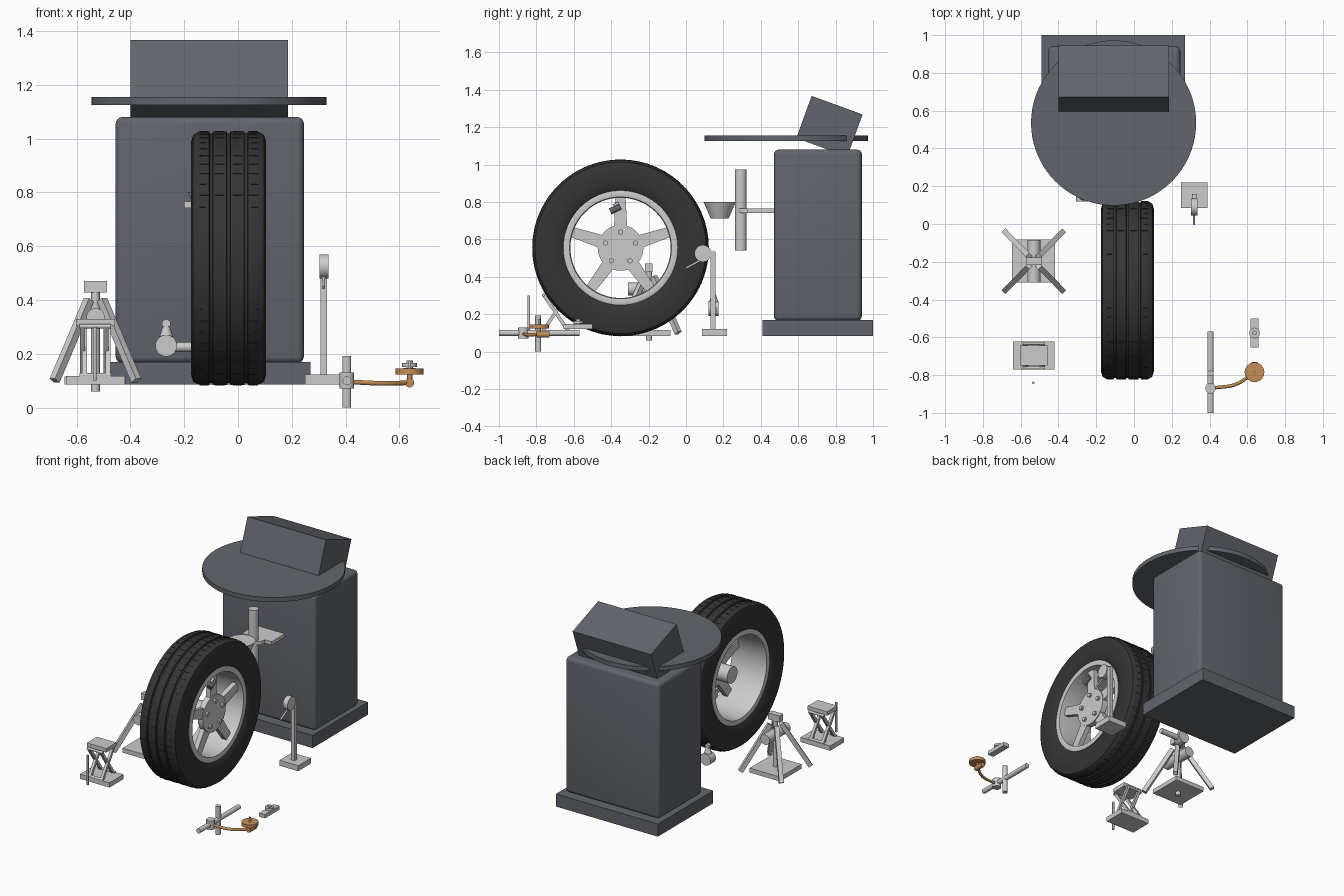
import bpy, bmesh, math
from mathutils import Vector, Matrix

if "Cube" in bpy.data.objects:
    bpy.data.objects.remove(bpy.data.objects["Cube"])

orange = bpy.data.materials.new("copper_orange")
orange.diffuse_color = (0.55, 0.27, 0.09, 1)
orange.use_nodes = True
orange.node_tree.nodes["Principled BSDF"].inputs["Base Color"].default_value = orange.diffuse_color
rubber = bpy.data.materials.new("rubber")
rubber.diffuse_color = (0.035, 0.035, 0.035, 1)
rubber.use_nodes = True
rubber.node_tree.nodes["Principled BSDF"].inputs["Base Color"].default_value = rubber.diffuse_color
slate = bpy.data.materials.new("slate")
slate.diffuse_color = (0.12, 0.13, 0.15, 1)
slate.use_nodes = True
slate.node_tree.nodes["Principled BSDF"].inputs["Base Color"].default_value = slate.diffuse_color


def finish(name, bm, mat=None, smooth=True):
    bmesh.ops.recalc_face_normals(bm, faces=bm.faces)
    me = bpy.data.meshes.new(name)
    bm.to_mesh(me)
    bm.free()
    ob = bpy.data.objects.new(name, me)
    bpy.context.collection.objects.link(ob)
    if mat:
        me.materials.append(mat)
    if smooth:
        bpy.ops.object.select_all(action='DESELECT')
        bpy.context.view_layer.objects.active = ob
        ob.select_set(True)
        bpy.ops.object.shade_smooth_by_angle(angle=math.radians(35))
    return ob


def box(name, lo, hi, mat=None, bevel=0.0, tilt=0.0):
    """Box between two corners, tilted about its own x axis."""
    lo, hi = Vector(lo), Vector(hi)
    bm = bmesh.new()
    m = Matrix.Translation((lo + hi) / 2) @ Matrix.Rotation(tilt, 4, 'X') @ Matrix.Diagonal((*(hi - lo), 1))
    bmesh.ops.create_cube(bm, size=1, matrix=m)
    if bevel:
        bmesh.ops.bevel(bm, geom=bm.edges[:], offset=bevel, segments=4, affect='EDGES', profile=0.5)
    return finish(name, bm, mat, smooth=bevel > 0)


def rod(name, a, b, r, r2=None, mat=None, seg=32):
    """Cylinder or cone frustum from a to b; seg=4 gives a square bar."""
    a, b = Vector(a), Vector(b)
    d = b - a
    m = Matrix.Translation((a + b) / 2) @ d.to_track_quat('Z', 'Y').to_matrix().to_4x4()
    if seg == 4:
        m = m @ Matrix.Rotation(math.pi / 4, 4, 'Z')
    bm = bmesh.new()
    bmesh.ops.create_cone(bm, cap_ends=True, segments=seg, radius1=r,
                          radius2=r if r2 is None else r2, depth=d.length, matrix=m)
    return finish(name, bm, mat)


def lathe(name, profile, centre, seg=96, mat=None):
    """Closed (x, radius) profile turned about the x axis."""
    bm = bmesh.new()
    c = Vector(centre)
    rings = []
    for i in range(seg):
        a = 2 * math.pi * i / seg
        rings.append([bm.verts.new(c + Vector((x, r * math.cos(a), r * math.sin(a)))) for x, r in profile])
    n = len(profile)
    for i in range(seg):
        p, q = rings[i], rings[(i + 1) % seg]
        for j in range(n):
            k = (j + 1) % n
            bm.faces.new((p[j], p[k], q[k], q[j]))
    return finish(name, bm, mat)


# Balancing machine: plinth, cabinet, round tray, tilted console
box("machine_plinth", (-0.49, 0.41, 0.085), (0.27, 1.0, 0.17), slate)
box("machine_cabinet", (-0.455, 0.47, 0.165), (0.245, 0.94, 1.08), slate, 0.025)
rod("tool_tray", (-0.108, 0.535, 1.125), (-0.108, 0.535, 1.155), 0.437, mat=slate, seg=72)
box("console", (-0.4, 0.622, 1.085), (0.185, 0.912, 1.325), slate, tilt=math.radians(-20))

# Machine bracket: plate, upright, cone
box("bracket_plate", (-0.2, 0.33, 0.742), (0.02, 0.475, 0.766))
rod("bracket_plate_end", (-0.09, 0.33, 0.742), (-0.09, 0.33, 0.766), 0.06)
rod("bracket_upright", (-0.09, 0.293, 0.54), (-0.09, 0.293, 0.975), 0.031)
rod("centring_cone", (-0.1, 0.18, 0.712), (-0.1, 0.18, 0.8), 0.048, 0.086)

# Tyre with tread grooves
C = (-0.035, -0.35, 0.555)
half = [(0.118, 0.297), (0.132, 0.315), (0.14, 0.36), (0.14, 0.43), (0.132, 0.458), (0.112, 0.470)]
tread = [(0.072, 0.472), (0.070, 0.464), (0.060, 0.464), (0.058, 0.472),
         (0.007, 0.472), (0.005, 0.464)]
right = half + tread
profile = right + [(-x, r) for x, r in reversed(right)]
lathe("tyre", profile, C, mat=rubber)

# Short cross sipes in the tread
bm = bmesh.new()
for i in range(60):
    for x in (-0.092, -0.033, 0.033, 0.092):
        m = (Matrix.Translation(Vector(C)) @ Matrix.Rotation(2 * math.pi * i / 60, 4, 'X')
             @ Matrix.Translation((x, 0, 0.4705)) @ Matrix.Diagonal((0.034, 0.004, 0.005, 1)))
        bmesh.ops.create_cube(bm, size=1, matrix=m)
finish("tread_sipes", bm, rubber, False)

# Rim barrel, hub, spokes and lug bolts
lathe("rim_barrel", [(0.13, 0.306), (0.134, 0.296), (0.130, 0.272), (0.09, 0.268), (-0.09, 0.268),
                     (-0.130, 0.274), (-0.134, 0.296), (-0.13, 0.306)], C)
rod("hub_disc", (0.03, C[1], C[2]), (0.068, C[1], C[2]), 0.122, seg=64)
rod("hub_barrel", (-0.1, C[1], C[2]), (0.04, C[1], C[2]), 0.055)
for i in range(5):
    a = math.pi / 2 + 2 * math.pi * i / 5
    rot = Matrix.Translation((0, C[1], C[2])) @ Matrix.Rotation(a, 4, 'X')
    bm = bmesh.new()
    outline = [(0.09, 0.036), (0.275, 0.027), (0.275, -0.027), (0.09, -0.036)]
    f = bm.faces.new([bm.verts.new(rot @ Vector((0.03, y, z))) for y, z in outline])
    ext = bmesh.ops.extrude_face_region(bm, geom=[f])
    bmesh.ops.translate(bm, vec=(0.033, 0, 0), verts=[v for v in ext["geom"] if isinstance(v, bmesh.types.BMVert)])
    finish("wheel_spoke", bm, None, False)
    p = rot @ Vector((0.06, 0.085, 0))
    rod("lug_bolt", p, p + Vector((0.022, 0, 0)), 0.015, seg=6)

# Small clamp on the wheel
rod("clip_body", (0.07, -0.405, 0.75), (0.07, -0.35, 0.775), 0.018, 0.014, slate)
rod("clip_handle", (0.07, -0.39, 0.78), (0.07, -0.36, 0.795), 0.007)

# Dial gauge on a stand
box("gauge_base", (0.25, 0.085, 0.085), (0.39, 0.22, 0.122))
box("gauge_post", (0.306, 0.13, 0.12), (0.331, 0.158, 0.535))
rod("gauge_dial", (0.303, 0.09, 0.525), (0.337, 0.09, 0.525), 0.045)
rod("gauge_probe", (0.318, 0.08, 0.49), (0.318, -0.002, 0.445), 0.006, seg=12)

# Clamp knob beside the tyre
rod("side_knob", (-0.267, 0.12, 0.23), (-0.267, 0.175, 0.23), 0.04)
rod("side_knob_shaft", (-0.267, 0.148, 0.225), (-0.10, 0.148, 0.225), 0.018)
rod("side_knob_stem", (-0.267, 0.148, 0.26), (-0.267, 0.148, 0.305), 0.026, 0.012)
rod("side_knob_nut", (-0.267, 0.138, 0.312), (-0.267, 0.158, 0.312), 0.018, seg=6)

# Four-legged support stand
X, Y = -0.53, -0.197
box("stand_base", (-0.645, -0.31, 0.085), (-0.418, -0.082, 0.115))
for sx in (-1, 1):
    for sy in (-1, 1):
        rod("stand_leg", (X + 0.025 * sx, Y + 0.025 * sy, 0.40), (X + 0.152 * sx, Y + 0.155 * sy, 0.10), 0.02, seg=4)
rod("stand_column", (X, Y, 0.06), (X, Y, 0.43), 0.016)
rod("stand_roller", (X, -0.31, 0.335), (X, -0.085, 0.335), 0.034)
box("stand_head", (-0.573, -0.218, 0.427), (-0.487, -0.178, 0.47))

# Scissor lift
box("lift_base", (-0.64, -0.77, 0.085), (-0.42, -0.622, 0.117))
box("lift_platform", (-0.603, -0.75, 0.303), (-0.458, -0.643, 0.33))
for x in (-0.575, -0.487):
    for s in (-1, 1):
        rod("lift_arm", (x + 0.004 * s, -0.697 - 0.065 * s, 0.115), (x + 0.004 * s, -0.697 + 0.065 * s, 0.305), 0.013, seg=4)
for y in (-0.762, -0.632):
    for z in (0.12, 0.302):
        rod("lift_axle", (-0.59, y, z), (-0.472, y, z), 0.008, seg=12)
rod("lift_screw", (-0.533, -0.84, 0.1), (-0.533, -0.84, 0.3), 0.007, seg=12)

# Cross bars with clamp
rod("floor_bar", (0.405, -1.0, 0.1), (0.405, -0.57, 0.1), 0.016)
rod("upright_bar", (0.405, -0.79, 0.0), (0.405, -0.79, 0.192), 0.016)
rod("bar_clamp", (0.405, -0.87, 0.07), (0.405, -0.87, 0.13), 0.027)

# Curved orange arm with round pad
cu = bpy.data.curves.new("curved_arm", 'CURVE')
cu.dimensions = '3D'
cu.bevel_depth = 0.009
cu.bevel_resolution = 3
cu.use_fill_caps = True
sp = cu.splines.new('BEZIER')
sp.bezier_points.add(2)
for bp, co in zip(sp.bezier_points, [(0.42, -0.868, 0.095), (0.54, -0.848, 0.09), (0.635, -0.785, 0.092)]):
    bp.co = co
    bp.handle_left_type = bp.handle_right_type = 'AUTO'
cu.materials.append(orange)
bpy.context.collection.objects.link(bpy.data.objects.new("curved_arm", cu))
rod("arm_end_joint", (0.638, -0.73, 0.092), (0.638, -0.80, 0.092), 0.017, mat=orange)
rod("arm_pad_neck", (0.638, -0.785, 0.09), (0.638, -0.785, 0.13), 0.01, mat=orange)
rod("arm_pad", (0.638, -0.785, 0.123), (0.638, -0.785, 0.145), 0.052, mat=orange)
rod("arm_pad_pin", (0.638, -0.785, 0.14), (0.638, -0.785, 0.175), 0.006, seg=12)

# Small block with button
box("button_block", (0.616, -0.655, 0.122), (0.66, -0.5, 0.147))
rod("button_neck", (0.638, -0.577, 0.145), (0.638, -0.577, 0.175), 0.012)
rod("button", (0.638, -0.577, 0.15), (0.638, -0.577, 0.165), 0.028)
